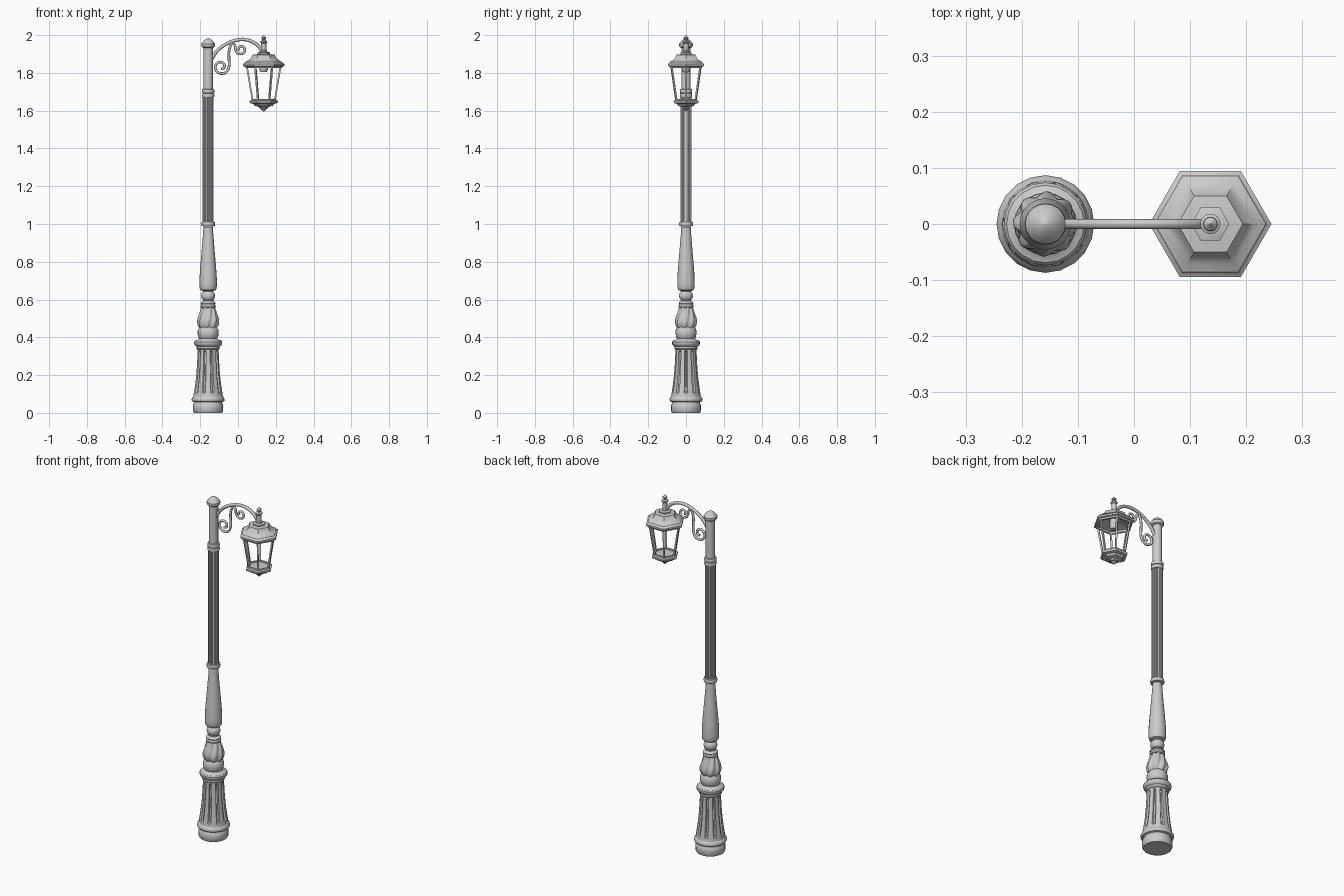
import bpy, bmesh, math
from mathutils import Vector

POST_X, LAMP_X = -0.158, 0.136


def finish(bm, name, angle=35):
    bmesh.ops.recalc_face_normals(bm, faces=bm.faces)
    me = bpy.data.meshes.new(name)
    bm.to_mesh(me)
    bm.free()
    me.shade_smooth()
    me.set_sharp_from_angle(angle=math.radians(angle))
    ob = bpy.data.objects.new(name, me)
    bpy.context.collection.objects.link(ob)
    return ob


def lathe(name, profile, x, n=20, mod=None):
    """Revolve (radius, z) pairs; mod(angle, z) offsets the radius."""
    bm = bmesh.new()
    rings = []
    for r, z in profile:
        ring = []
        for i in range(n):
            a = 2 * math.pi * i / n
            q = r + (mod(a, z) if mod else 0)
            ring.append(bm.verts.new((x + q * math.cos(a), q * math.sin(a), z)))
        rings.append(ring)
    for a, b in zip(rings, rings[1:]):
        for i in range(n):
            j = (i + 1) % n
            bm.faces.new((a[i], a[j], b[j], b[i]))
    bm.faces.new(rings[0])
    bm.faces.new(rings[-1])
    return finish(bm, name)


def tube(name, pts, radius):
    """Smooth round rod through (x, z) points in the y = 0 plane."""
    cu = bpy.data.curves.new(name, 'CURVE')
    cu.dimensions = '3D'
    cu.bevel_depth = radius
    cu.bevel_resolution = 2
    cu.use_fill_caps = True
    cu.resolution_u = 5
    sp = cu.splines.new('BEZIER')
    sp.bezier_points.add(len(pts) - 1)
    for p, (x, z) in zip(sp.bezier_points, pts):
        p.co = (x, 0, z)
        p.handle_left_type = p.handle_right_type = 'AUTO'
    ob = bpy.data.objects.new(name, cu)
    bpy.context.collection.objects.link(ob)
    return ob


def spiral(cx, cz, r0, r1, a0, turn, n=10):
    out = []
    for i in range(n + 1):
        t = i / n
        r, a = r0 + (r1 - r0) * t, math.radians(a0 + turn * t)
        out.append((cx + r * math.cos(a), cz + r * math.sin(a)))
    return out


# Base drum and rings
lathe("base_drum", [(0.074, 0), (0.079, 0.008), (0.08, 0.03), (0.079, 0.043), (0.073, 0.052),
                    (0.073, 0.057), (0.083, 0.06), (0.087, 0.066), (0.087, 0.074),
                    (0.082, 0.083), (0.078, 0.088)], POST_X)


# Flared pedestal with recessed vertical slots
def slots(a, z):
    return -0.008 if 0.11 < z < 0.326 and math.cos(10 * a) > 0.45 else 0


lathe("pedestal", [(0.078, 0.085), (0.076, 0.105), (0.075, 0.112), (0.070, 0.145), (0.065, 0.185),
                   (0.061, 0.23), (0.058, 0.28), (0.056, 0.322), (0.056, 0.329), (0.056, 0.345)],
      POST_X, 100, slots)

# Collar and round cushion above the pedestal
lathe("pedestal_collar", [(0.056, 0.335), (0.061, 0.34), (0.061, 0.352), (0.069, 0.357),
                          (0.074, 0.365), (0.074, 0.376), (0.069, 0.383), (0.054, 0.388),
                          (0.048, 0.395), (0.053, 0.405), (0.056, 0.42), (0.055, 0.437),
                          (0.049, 0.449), (0.045, 0.454)], POST_X)


# Twisted bulb
def twist(a, z):
    return 0.004 * math.cos(8 * a - 38 * z)


lathe("twisted_bulb", [(0.044, 0.45), (0.051, 0.462), (0.054, 0.475), (0.054, 0.49), (0.051, 0.505),
                       (0.046, 0.52), (0.041, 0.535), (0.036, 0.55), (0.033, 0.562)],
      POST_X, 64, twist)

# Turned neck and vase-shaped baluster
lathe("turned_neck", [(0.034, 0.555), (0.040, 0.558), (0.041, 0.566), (0.037, 0.572), (0.037, 0.576),
                      (0.040, 0.58), (0.036, 0.587), (0.027, 0.592), (0.027, 0.598), (0.034, 0.606),
                      (0.037, 0.619), (0.034, 0.634), (0.026, 0.642), (0.028, 0.648)], POST_X)
lathe("vase_baluster", [(0.028, 0.645), (0.040, 0.65), (0.045, 0.66), (0.046, 0.68), (0.046, 0.71),
                        (0.042, 0.77), (0.036, 0.84), (0.031, 0.9), (0.027, 0.95), (0.025, 0.985)],
      POST_X)


# Ring collars, fluted shaft and plain upper pole
def ring_collar(name, z, r):
    lathe(name, [(r - 0.009, z - 0.012), (r - 0.002, z - 0.01), (r, z - 0.004), (r, z + 0.004),
                 (r - 0.002, z + 0.01), (r - 0.009, z + 0.012)], POST_X)


ring_collar("lower_shaft_ring", 1.0, 0.037)
lathe("fluted_shaft", [(0.029, 0.99), (0.029, 1.69)], POST_X, 96,
      lambda a, z: -0.005 if math.cos(16 * a) > 0.2 else 0)
ring_collar("upper_shaft_ring_a", 1.68, 0.033)
ring_collar("upper_shaft_ring_b", 1.703, 0.033)
lathe("upper_pole", [(0.025, 1.69), (0.025, 1.94)], POST_X)
lathe("pole_cap", [(0.025, 1.932), (0.034, 1.938), (0.036, 1.944), (0.036, 1.954), (0.031, 1.961),
                   (0.024, 1.97), (0.012, 1.979), (0.002, 1.985)], POST_X)

# Arched arm with two scrolls
tube("arm", [(-0.14, 1.872), (-0.11, 1.917), (-0.06, 1.954), (0.0, 1.975), (0.05, 1.974),
             (0.095, 1.953), (0.12, 1.926), (0.134, 1.895)], 0.009)
tube("large_scroll", [(-0.03, 1.965), (-0.046, 1.925), (-0.048, 1.88)]
     + spiral(-0.09, 1.833, 0.042, 0.012, 0, -450), 0.007)
tube("small_scroll", [(-0.035, 1.963), (-0.016, 1.945)]
     + spiral(0.016, 1.925, 0.029, 0.010, 180, 400), 0.0065)

# Lantern finial on top
lathe("top_finial", [(0.012, 1.89), (0.018, 1.905), (0.018, 1.915), (0.014, 1.92), (0.014, 1.955),
                     (0.018, 1.96), (0.018, 1.967), (0.009, 1.972), (0.009, 1.977), (0.013, 1.981),
                     (0.012, 1.988), (0.005, 1.994), (0.001, 2.0)], LAMP_X, 16)

# Six-sided roof with hollow underside
lathe("lantern_roof", [(0.02, 1.86), (0.085, 1.838), (0.085, 1.826), (0.097, 1.826), (0.101, 1.834),
                       (0.109, 1.837), (0.109, 1.847), (0.102, 1.851), (0.099, 1.857),
                       (0.082, 1.866), (0.067, 1.879), (0.058, 1.896), (0.034, 1.899),
                       (0.034, 1.907), (0.022, 1.911)], LAMP_X, 6)
lathe("lamp_socket", [(0.022, 1.865), (0.022, 1.815), (0.017, 1.805)], LAMP_X, 16)

# Six-sided floor and pendant
lathe("lantern_floor", [(0.002, 1.595), (0.010, 1.602), (0.014, 1.609), (0.022, 1.612),
                        (0.026, 1.62), (0.048, 1.626), (0.056, 1.636), (0.072, 1.64),
                        (0.075, 1.645), (0.075, 1.652), (0.066, 1.656), (0.064, 1.663),
                        (0.055, 1.663), (0.055, 1.655)], LAMP_X, 6)

# Slanted corner bars between floor and roof
for k in range(6):
    a = k * math.pi / 3
    out, side = Vector((math.cos(a), math.sin(a), 0)), Vector((-math.sin(a), math.cos(a), 0))
    bm = bmesh.new()
    ends = []
    for r, z in ((0.059, 1.655), (0.089, 1.835)):
        c = Vector((LAMP_X, 0, z)) + out * r
        ends.append([bm.verts.new(c + out * u * 0.0045 + side * v * 0.0045)
                     for u, v in ((-1, -1), (1, -1), (1, 1), (-1, 1))])
    for i in range(4):
        j = (i + 1) % 4
        bm.faces.new((ends[0][i], ends[0][j], ends[1][j], ends[1][i]))
    bm.faces.new(ends[0])
    bm.faces.new(ends[1])
    finish(bm, f"lantern_bar_{k + 1}")
